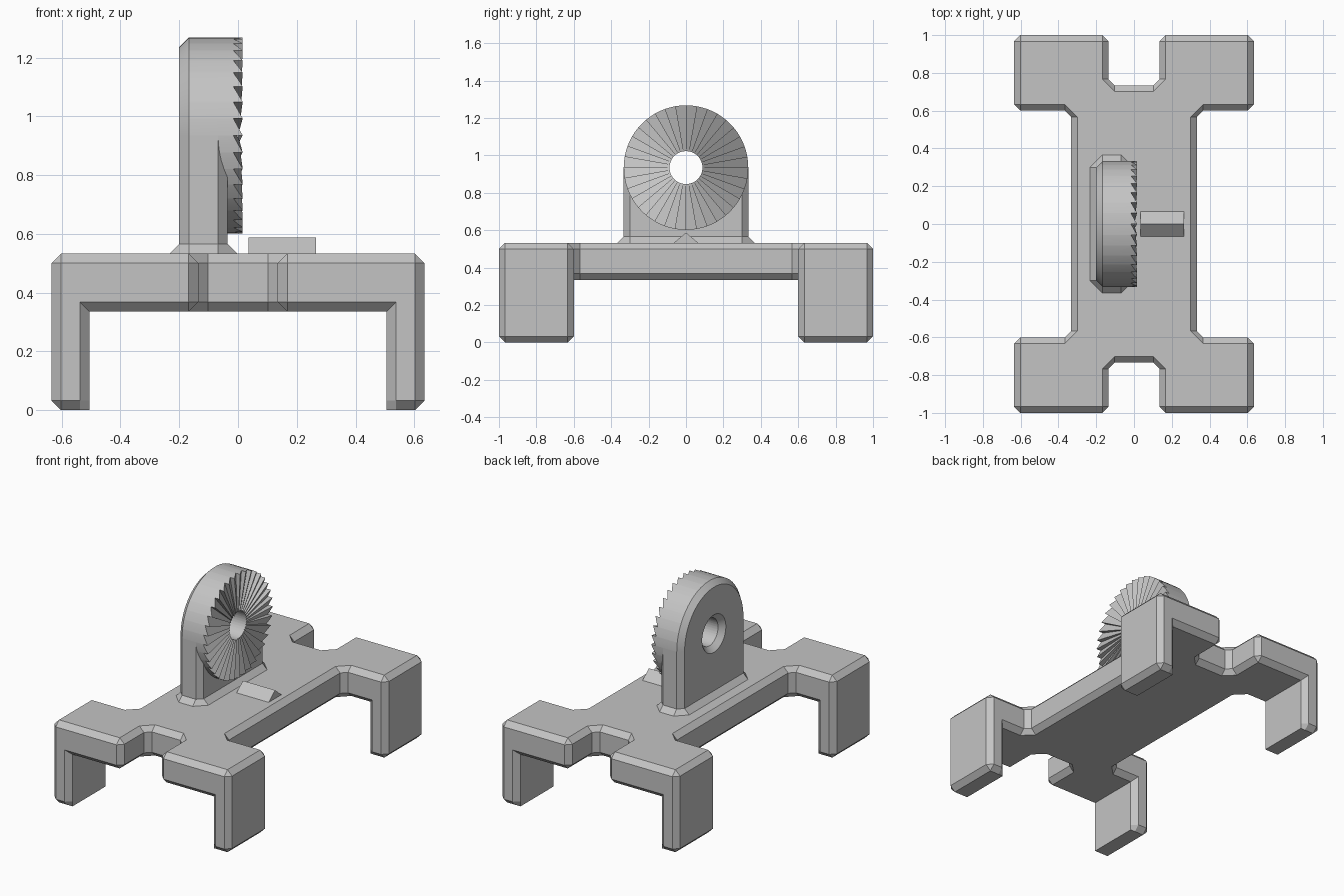
import bpy, bmesh
from math import sin, cos, pi

if "Cube" in bpy.data.objects:
    bpy.data.objects.remove(bpy.data.objects["Cube"])

C = 0.033          # chamfer width used throughout
TOP = 0.533        # top of the plate
HUB_Z, HUB_R = 0.935, 0.333

grey = bpy.data.materials.new("matte_grey")
grey.use_nodes = True
colour = (0.55, 0.55, 0.55, 1)
grey.diffuse_color = colour
grey.node_tree.nodes["Principled BSDF"].inputs["Base Color"].default_value = colour


def finish(name, bm):
    bmesh.ops.remove_doubles(bm, verts=bm.verts, dist=0.0002)
    bmesh.ops.recalc_face_normals(bm, faces=bm.faces)
    mesh = bpy.data.meshes.new(name)
    bm.to_mesh(mesh)
    bm.free()
    mesh.materials.append(grey)
    obj = bpy.data.objects.new(name, mesh)
    bpy.context.collection.objects.link(obj)
    return obj


def loft(name, rings):
    """Skin a stack of equal-length closed rings and cap both ends."""
    bm = bmesh.new()
    rows = [[bm.verts.new(p) for p in ring] for ring in rings]
    n = len(rows[0])
    for a, b in zip(rows, rows[1:]):
        for i in range(n):
            j = (i + 1) % n
            bm.faces.new((a[i], a[j], b[j], b[i]))
    bm.faces.new(rows[0])
    bm.faces.new(rows[-1])
    return finish(name, bm)


def inset(points, d):
    """Move each point of a counter-clockwise chamfered outline inward,
    square to the axis-aligned edge it belongs to."""
    out = []
    for i, p in enumerate(points):
        for a, b in ((points[i - 1], p), (p, points[(i + 1) % len(points)])):
            dx, dy = b[0] - a[0], b[1] - a[1]
            if min(abs(dx), abs(dy)) < 1e-5:
                size = abs(dx) + abs(dy)
                out.append((p[0] - dy / size * d, p[1] + dx / size * d))
                break
    return out


def octagon(x0, x1, y0, y1):
    return [(x0 + C, y0), (x1 - C, y0), (x1, y0 + C), (x1, y1 - C),
            (x1 - C, y1), (x0 + C, y1), (x0, y1 - C), (x0, y0 + C)]


def at(points, z):
    return [(x, y, z) for x, y in points]


# H-shaped plate: one quarter of the outline, mirrored round
quarter = [(0.333, 0.567), (0.333 + C, 0.6), (0.635 - C, 0.6), (0.635, 0.6 + C),
           (0.635, 1 - C), (0.635 - C, 1), (0.135 + C, 1), (0.135, 1 - C),
           (0.135, 0.734 + C), (0.135 - C, 0.734)]
half = quarter + [(-x, y) for x, y in reversed(quarter)]
outline = half + [(x, -y) for x, y in reversed(half)]
loft("plate", [at(inset(outline, C), 0.335), at(outline, 0.335 + C),
               at(outline, TOP - C), at(inset(outline, C), TOP)])

# Four legs, the inner side stays square at the foot
leg = octagon(0.505, 0.635, 0.6, 1.0)
foot = [p if p[0] < 0.51 else q for p, q in zip(leg, inset(leg, C))]
legs = loft("legs", [at(foot, 0), at(leg, C), at(leg, 0.335 + C)])
mirror = legs.modifiers.new("mirror", "MIRROR")
mirror.use_axis = (True, True, False)

# Flared collar where the upright meets the plate
collar = octagon(-0.2, -0.035, -HUB_R, HUB_R)
loft("upright_collar", [at(inset(collar, -C), TOP), at(collar, TOP + C)])


# Upright below the hub, with a cradle that fits the round hub
def cradle(x, w):
    arc = [pi + pi * k / 36 for k in range(37)]
    return ([(x, w * cos(a), HUB_Z + w * sin(a)) for a in arc]
            + [(x, w, TOP), (x, -w, TOP)])


loft("upright", [cradle(-0.2, HUB_R - C), cradle(-0.2 + C, HUB_R),
                 cradle(-0.035 - C, HUB_R), cradle(-0.035, HUB_R - C)])

# Round hub with a through hole and a ring of radial saw teeth
TEETH, DEPTH, HOLE = 36, 0.016, 0.088
bm = bmesh.new()
columns = []
for k in range(TEETH):
    for t in (0, 0.5, 1):
        a = 2 * pi * (k + t) / TEETH
        rise = DEPTH * (2 * t - 1)
        section = [(HOLE, rise * HOLE / HUB_R), (HUB_R, rise),
                   (HUB_R, -0.2 + C), (HUB_R - C, -0.2),
                   (HOLE + C, -0.2), (HOLE, -0.2 + C)]
        columns.append([bm.verts.new((x, r * cos(a), HUB_Z + r * sin(a)))
                        for r, x in section])
for i, a in enumerate(columns):
    b = columns[(i + 1) % len(columns)]
    steps = 1 if i % 3 == 2 else 6      # only the steep tooth face at a step
    for j in range(steps):
        m = (j + 1) % 6
        bm.faces.new((a[j], a[m], b[m], b[j]))
hub = finish("toothed_hub", bm)
bpy.ops.object.select_all(action="DESELECT")
hub.select_set(True)
bpy.context.view_layer.objects.active = hub
bpy.ops.object.shade_smooth_by_angle(angle=pi / 9)

# Small ridge marker on the plate
loft("ridge_marker", [[(x, -0.065, TOP), (x, 0.065, TOP), (x, 0, 0.587)]
                      for x in (0.035, 0.265)])
